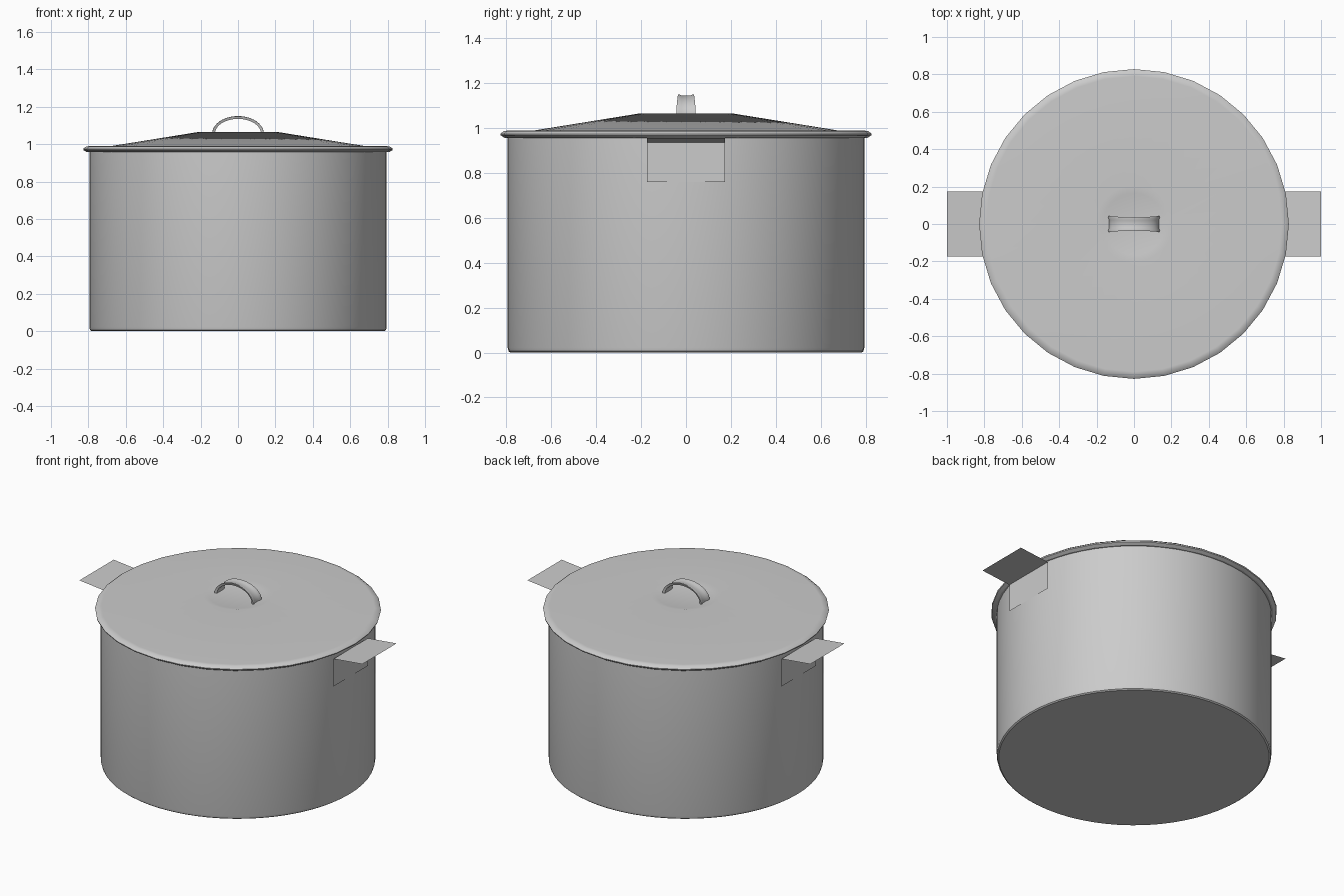
import bpy, bmesh
from math import pi, cos, sin, radians

if "Cube" in bpy.data.objects:
    bpy.data.objects.remove(bpy.data.objects["Cube"])


def make_object(name, verts, faces, smooth=None):
    mesh = bpy.data.meshes.new(name)
    mesh.from_pydata(verts, [], faces)
    obj = bpy.data.objects.new(name, mesh)
    bpy.context.collection.objects.link(obj)
    bm = bmesh.new()
    bm.from_mesh(mesh)
    bmesh.ops.remove_doubles(bm, verts=bm.verts, dist=1e-5)
    bmesh.ops.dissolve_degenerate(bm, edges=bm.edges, dist=1e-5)
    bmesh.ops.recalc_face_normals(bm, faces=bm.faces)
    bm.to_mesh(mesh)
    bm.free()
    if smooth:
        bpy.ops.object.select_all(action='DESELECT')
        obj.select_set(True)
        bpy.context.view_layer.objects.active = obj
        bpy.ops.object.shade_smooth_by_angle(angle=radians(smooth))
    return obj


def lathe(name, profile, sides, smooth=30):
    """Revolve an (r, z) profile around z; points at r = 0 are welded."""
    n = len(profile)
    verts = [(r * cos(2 * pi * s / sides), r * sin(2 * pi * s / sides), z)
             for s in range(sides) for r, z in profile]
    faces = [(s * n + i, (s + 1) % sides * n + i,
              (s + 1) % sides * n + i + 1, s * n + i + 1)
             for s in range(sides) for i in range(n - 1)]
    return make_object(name, verts, faces, smooth)


# Pot: flat base, small rounded foot, straight thin wall, open top
lathe("pot_body", [(0, 0), (0.783, 0), (0.791, 0.006), (0.795, 0.022),
                   (0.795, 0.958), (0.782, 0.958), (0.782, 0.02), (0, 0.02)], 64)

# Lid: recessed centre, sloping cone, flat border and rolled rim
lathe("lid", [(0, 1.057), (0.165, 1.057), (0.205, 1.066), (0.72, 0.983),
              (0.79, 0.99), (0.812, 0.987), (0.828, 0.975), (0.826, 0.968),
              (0.808, 0.957), (0.785, 0.957), (0.72, 0.97), (0.2, 1.052),
              (0, 1.045)], 32)

# Lid handle: arched strap with raised edges, flared toward its ends
STEPS = 24
section = [(-1, 0.0), (-0.8, 0.001), (-0.5, -0.004), (0.5, -0.004),
           (0.8, 0.001), (1, 0.0), (0.85, -0.014), (-0.85, -0.014)]
verts, faces, k = [], [], len(section)
for i in range(STEPS + 1):
    a = pi * i / STEPS
    half = 0.036 + 0.007 * abs(cos(a)) ** 2
    for y, d in section:
        verts.append(((0.137 + d) * cos(a), y * half, 1.056 + (0.093 + d) * sin(a)))
for i in range(STEPS):
    for j in range(k):
        j2 = (j + 1) % k
        faces.append((i * k + j, i * k + j2, (i + 1) * k + j2, (i + 1) * k + j))
faces += [tuple(range(k)), tuple(range(STEPS * k, STEPS * k + k))]
make_object("lid_handle", verts, faces, 40)

# Side handles: thin bent sheets, a plate on the wall and a rising flap
for name, sx in (("right_handle", 1), ("left_handle", -1)):
    path = [(0.797, 0.76), (0.797, 0.936), (1.0, 0.957)]
    v = [(sx * x, y, z) for x, z in path for y in (-0.173, 0.173)]
    make_object(name, v, [(0, 1, 3, 2), (2, 3, 5, 4)])
